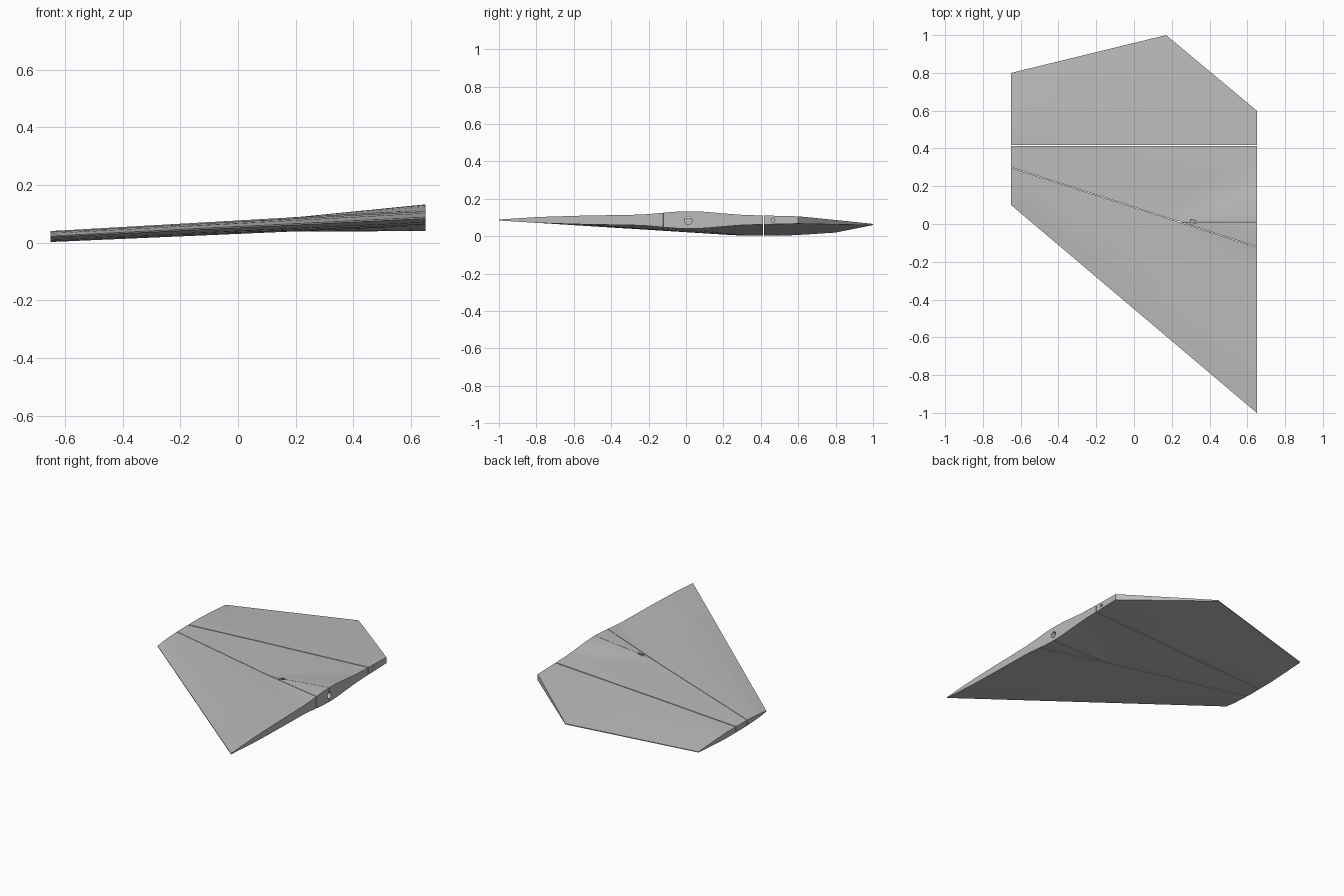
import bpy, bmesh, math

cube = bpy.data.objects.get("Cube")
if cube:
    bpy.data.objects.remove(cube, do_unlink=True)

grey = bpy.data.materials.new("plain_grey")
grey.use_nodes = True
grey.diffuse_color = (0.5, 0.5, 0.5, 1)
grey.node_tree.nodes["Principled BSDF"].inputs["Base Color"].default_value = (0.5, 0.5, 0.5, 1)

ROOT, TIP, APEX, KINK = 0.65, -0.65, 0.25, 0.17
GAP = 0.003
AIRFOIL = [(0, 0.1), (0.1, 0.58), (0.2, 0.82), (0.33, 1), (0.6, 1), (0.76, 0.7), (1, 0.12)]


# Planform lines, each giving y at a span position x
def line(x0, y0, x1, y1):
    return lambda x: y0 + (y1 - y0) * (x - x0) / (x1 - x0)


leading = line(TIP, 0.1, ROOT, -1.0)
trailing = line(TIP, 0.8, KINK, 1.0)
corner_cut = line(KINK, 1.0, ROOT, 0.6)
sweep = line(TIP, 0.3, ROOT, -0.12)
mid_height = line(TIP, 0.0215, ROOT, 0.0865)
thickness = line(TIP, 0.019, ROOT, 0.0275)
HINGE, ROD = 0.415, 0.012


def half_thickness(x, y):
    f = (y - leading(x)) / (trailing(x) - leading(x))
    f = min(max(f, 0), 1)
    for (f0, h0), (f1, h1) in zip(AIRFOIL, AIRFOIL[1:]):
        if f <= f1:
            h = h0 + (h1 - h0) * (f - f0) / (f1 - f0)
            break
    # Conical swelling around the rod socket at the root
    u = max(0, (x - 0.2) / (ROOT - 0.2))
    swell = 0
    if u > 0:
        d = min(abs(y - 0.02) / (0.32 * u), 1)
        swell = 0.019 * u * 0.5 * (1 + math.cos(math.pi * d))
    return h * thickness(x) + swell


def stations(start):
    breaks = [b for b in (TIP, KINK, APEX, ROOT) if b > start]
    breaks.insert(0, start)
    xs = [start]
    for a, b in zip(breaks, breaks[1:]):
        n = max(2, round((b - a) / 0.05))
        xs += [a + (b - a) * (i + 1) / n for i in range(n)]
    return xs


# Closed panel between a front line and a back line
def panel(name, front, back, start=TIP, rows=20):
    bm = bmesh.new()
    xs = stations(start)
    top, bottom = [], []
    for x in xs:
        ys = [front(x) + (back(x) - front(x)) * j / rows for j in range(rows + 1)]
        top.append([bm.verts.new((x, y, mid_height(x) + half_thickness(x, y))) for y in ys])
        bottom.append([bm.verts.new((x, y, mid_height(x) - half_thickness(x, y))) for y in ys])
    last = len(xs) - 1
    for i in range(last):
        for j in range(rows):
            for g in (top, bottom):
                bm.faces.new((g[i][j], g[i + 1][j], g[i + 1][j + 1], g[i][j + 1]))
        for j in (0, rows):
            bm.faces.new((top[i][j], top[i + 1][j], bottom[i + 1][j], bottom[i][j]))
    for j in range(rows):
        for i in (0, last):
            bm.faces.new((top[i][j], top[i][j + 1], bottom[i][j + 1], bottom[i][j]))
    bmesh.ops.recalc_face_normals(bm, faces=bm.faces)
    mesh = bpy.data.meshes.new(name)
    bm.to_mesh(mesh)
    bm.free()
    obj = bpy.data.objects.new(name, mesh)
    mesh.materials.append(grey)
    bpy.context.collection.objects.link(obj)
    return obj


def select(obj):
    bpy.ops.object.select_all(action='DESELECT')
    obj.select_set(True)
    bpy.context.view_layer.objects.active = obj


# Round socket drilled into the root face along the span
def drill(targets, y, z, radius, depth):
    bpy.ops.mesh.primitive_cylinder_add(vertices=24, radius=radius, depth=2 * depth,
                                        location=(ROOT, y, z), rotation=(0, math.pi / 2, 0))
    cutter = bpy.context.object
    cutter.name = "socket_cutter"
    cutter.hide_render = True
    cutter.data.materials.append(grey)
    for obj in targets:
        select(obj)
        mod = obj.modifiers.new("socket", 'BOOLEAN')
        mod.operation = 'DIFFERENCE'
        mod.solver = 'EXACT'
        mod.object = cutter
        bpy.ops.object.modifier_apply(modifier=mod.name)
    bpy.data.objects.remove(cutter, do_unlink=True)


nose = panel("nose_panel", leading, lambda x: sweep(x) - GAP)
wedge = panel("root_wedge", lambda x: sweep(x), lambda x: ROD - GAP / 2, start=APEX, rows=8)
main = panel("main_panel", lambda x: max(sweep(x), ROD) if x > APEX - 0.01 else sweep(x),
             lambda x: HINGE - GAP)
flap = panel("rear_flap", lambda x: HINGE + GAP, lambda x: min(trailing(x), corner_cut(x)))

drill((wedge, main), ROD, 0.082, 0.02, 0.35)
drill((flap,), 0.465, 0.086, 0.01, 0.15)

for obj in (nose, wedge, main, flap):
    select(obj)
    bpy.ops.object.shade_smooth_by_angle(angle=math.radians(30))
